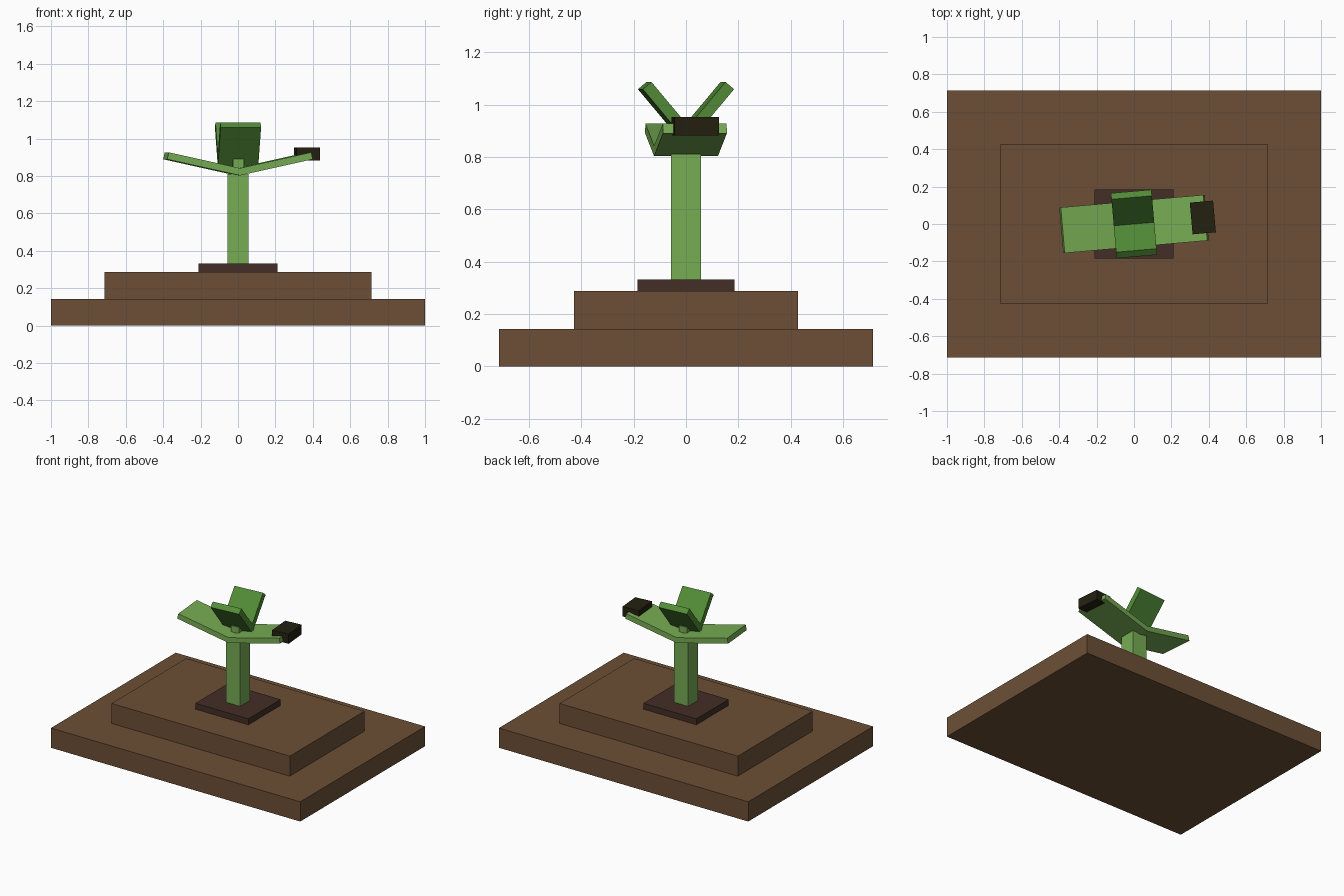
import bpy, bmesh
from math import radians, sin, cos, tan
from mathutils import Matrix, Vector

cube = bpy.data.objects.get("Cube")
if cube:
    bpy.data.objects.remove(cube, do_unlink=True)


def material(name, srgb):
    linear = [(c / 255 / 12.92 if c < 11 else ((c / 255 + 0.055) / 1.055) ** 2.4) for c in srgb]
    mat = bpy.data.materials.new(name)
    mat.use_nodes = True
    mat.diffuse_color = (*linear, 1)
    mat.node_tree.nodes["Principled BSDF"].inputs["Base Color"].default_value = (*linear, 1)
    return mat


earth = material("earth brown", (108, 79, 54))
soil = material("dark soil", (68, 46, 38))
light_green = material("light green", (119, 172, 84))
leaf_green = material("leaf green", (82, 140, 55))
near_black = material("dark olive", (36, 33, 16))

TWIST = radians(5)  # the leaves are turned slightly around the stem


def finish(name, bm, mat):
    bmesh.ops.recalc_face_normals(bm, faces=bm.faces)
    mesh = bpy.data.meshes.new(name)
    bm.to_mesh(mesh)
    bm.free()
    mesh.materials.append(mat)
    obj = bpy.data.objects.new(name, mesh)
    bpy.context.collection.objects.link(obj)
    return obj


def block(name, mat, size, bottom, x=0, y=0, turn=0):
    bm = bmesh.new()
    bmesh.ops.create_cube(bm, size=1, matrix=Matrix.Diagonal((*size, 1)))
    obj = finish(name, bm, mat)
    obj.location = (x, y, bottom + size[2] / 2)
    obj.rotation_euler.z = turn
    return obj


def leaf_pair(name, mat, length, width, thick, tilt, bottom, turn):
    """Two flat leaves meeting in a V, extruded across their width."""
    a = radians(tilt)
    tip = (length * cos(a), length * sin(a))
    tip_top = (tip[0] - thick * sin(a), tip[1] + thick * cos(a))
    half = [tip, tip_top]
    outline = [(0, 0), *half, (0, thick / cos(a))] + [(-x, z) for x, z in reversed(half)]
    bm = bmesh.new()
    face = bm.faces.new([bm.verts.new((x, -width / 2, z)) for x, z in outline])
    grown = bmesh.ops.extrude_face_region(bm, geom=[face])
    moved = [v for v in grown["geom"] if isinstance(v, bmesh.types.BMVert)]
    bmesh.ops.translate(bm, verts=moved, vec=Vector((0, width, 0)))
    obj = finish(name, bm, mat)
    obj.location.z = bottom
    obj.rotation_euler.z = turn
    return obj


# Stepped ground
block("ground_slab", earth, (2, 1.43, 0.143), 0)
block("ground_step", earth, (1.43, 0.855, 0.145), 0.143)
block("soil_patch", soil, (0.425, 0.37, 0.043), 0.288)

# Stem, with a small bud at the heart of the leaves
block("stem", light_green, (0.114, 0.114, 0.48), 0.331)
block("stem_bud", light_green, (0.06, 0.08, 0.08), 0.81, turn=TWIST)

# Wide low leaves and steep upper leaves
leaf_pair("lower_leaves", light_green, 0.4, 0.245, 0.038, 12.5, 0.803, TWIST)
leaf_pair("upper_leaves", leaf_green, 0.272, 0.217, 0.043, 50, 0.85, TWIST + radians(90))

# Dark lump resting on the left leaf tip
block("leaf_lump", near_black, (0.125, 0.17, 0.07), 0.882, x=0.368, y=0.035, turn=TWIST)
